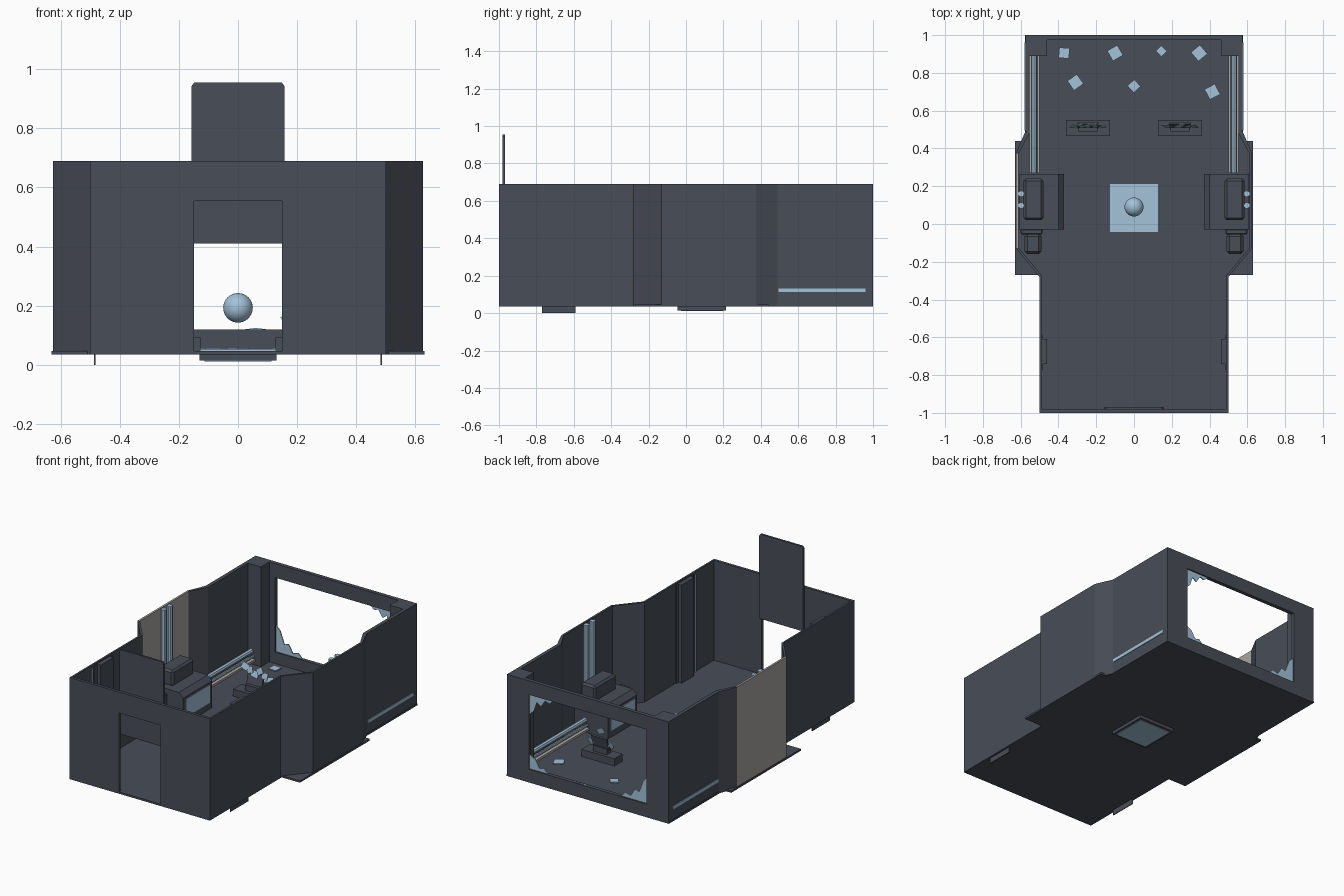
import bpy, bmesh, math, random
from mathutils import Matrix, Vector

if "Cube" in bpy.data.objects:
    bpy.data.objects.remove(bpy.data.objects["Cube"])

random.seed(4)


def material(name, rgb):
    m = bpy.data.materials.new(name)
    m.diffuse_color = (*rgb, 1)
    m.use_nodes = True
    m.node_tree.nodes["Principled BSDF"].inputs["Base Color"].default_value = m.diffuse_color
    return m


DARK = material("dark_slate", (0.065, 0.074, 0.095))
BLUE = material("pale_blue_glass", (0.37, 0.54, 0.69))
GREY = material("warm_grey", (0.40, 0.38, 0.36))


def finish(name, bm, mat):
    bmesh.ops.recalc_face_normals(bm, faces=bm.faces)
    me = bpy.data.meshes.new(name)
    bm.to_mesh(me)
    bm.free()
    me.materials.append(mat)
    ob = bpy.data.objects.new(name, me)
    bpy.context.collection.objects.link(ob)
    return ob


def prism(name, pts, lo, hi, mat, axis="z"):
    """Extrude a 2D outline along z (xy outline) or y (xz outline) or x (yz outline)."""
    put = {"z": lambda a, b, t: (a, b, t), "y": lambda a, b, t: (a, t, b), "x": lambda a, b, t: (t, a, b)}[axis]
    bm = bmesh.new()
    a = [bm.verts.new(put(*p, lo)) for p in pts]
    b = [bm.verts.new(put(*p, hi)) for p in pts]
    bm.faces.new(a)
    bm.faces.new(b)
    for i in range(len(pts)):
        j = (i + 1) % len(pts)
        bm.faces.new((a[i], a[j], b[j], b[i]))
    return finish(name, bm, mat)


def box(name, x, y, z, mat, bevel=0):
    x, y = sorted(x), sorted(y)
    ob = prism(name, [(x[0], y[0]), (x[1], y[0]), (x[1], y[1]), (x[0], y[1])], z[0], z[1], mat)
    if bevel:
        m = ob.modifiers.new("bevel", "BEVEL")
        m.width, m.segments = bevel, 1
    return ob


def tube(name, a, b, r, mat, sides=8):
    a, b = Vector(a), Vector(b)
    bm = bmesh.new()
    rot = (b - a).to_track_quat("Z", "Y").to_matrix().to_4x4()
    bmesh.ops.create_cone(bm, cap_ends=True, segments=sides, radius1=r, radius2=r,
                          depth=(b - a).length, matrix=Matrix.Translation((a + b) / 2) @ rot)
    return finish(name, bm, mat)


def tilted_plate(name, loc, size, rot, mat):
    bm = bmesh.new()
    bmesh.ops.create_cube(bm, size=1)
    ob = finish(name, bm, mat)
    ob.scale, ob.location, ob.rotation_euler = size, loc, rot
    return ob


FLOOR, TOP = 0.047, 0.69

# floor slab, stepped wider at the middle, with a hole for the hatch glass
half = [(0.5, -1), (0.5, -0.27), (0.63, -0.27), (0.63, 0.44), (0.578, 0.44), (0.578, 1)]
floor = prism("floor", half + [(-x, y) for x, y in reversed(half)], 0.035, FLOOR, DARK)

# floor hatch: frame below and glass pane
box("hatch_frame", (-0.13, 0.13), (-0.045, 0.215), (0.015, 0.036), DARK)
box("hatch_glass_top", (-0.128, 0.128), (-0.043, 0.213), (FLOOR - 0.002, 0.053), BLUE)
box("hatch_glass_bottom", (-0.113, 0.113), (-0.028, 0.198), (0.012, 0.016), BLUE)

# side walls, following the flared outline
outer = [(0.5, -1), (0.5, -0.28), (0.625, -0.13), (0.625, 0.375), (0.575, 0.49), (0.575, 1)]
inner = [(0.488, -1), (0.488, -0.273), (0.612, -0.125), (0.612, 0.37), (0.552, 0.483), (0.552, 1)]
for s, side in ((1, "right"), (-1, "left")):
    for i in range(5):
        quad = [outer[i], outer[i + 1], inner[i + 1], inner[i]]
        mat = GREY if (s < 0 and i == 2) else DARK
        prism(f"{side}_wall_{i}", [(s * x, y) for x, y in quad], FLOOR - 0.011, TOP, mat)

# front wall with doorway, and the raised sliding door
prism("front_wall", [(-0.49, 0.036), (-0.148, 0.036), (-0.148, 0.555), (0.148, 0.555),
                     (0.148, 0.036), (0.49, 0.036), (0.49, TOP), (-0.49, TOP)], -1, -0.982, DARK, "y")
prism("sliding_door", [(-0.157, 0.41), (0.157, 0.41), (0.157, 0.943), (0.148, 0.955),
                       (-0.148, 0.955), (-0.157, 0.943)], -0.981, -0.968, DARK, "y")

# back wall as a window frame, with corner pillars
WX, WB, WT = 0.42, 0.12, 0.60
box("window_sill", (-0.555, 0.555), (0.975, 1), (0.04, WB), DARK)
box("window_header", (-0.555, 0.555), (0.975, 1), (WT, TOP), DARK)
for s in (1, -1):
    box("window_jamb", (s * WX, s * 0.555), (0.975, 1), (WB, WT), DARK)
    box("corner_pillar", (s * 0.46, s * 0.555), (0.89, 0.976), (FLOOR, TOP), DARK)

# broken glass left in the window
shards = {
    "upper": [(WX, WT), (0.25, WT), (0.28, 0.575), (0.31, 0.585), (0.34, 0.54), (0.37, 0.56), (0.39, 0.50), (WX, 0.47)],
    "lower": [(-WX, WB), (-0.23, WB), (-0.26, 0.15), (-0.30, 0.14), (-0.33, 0.19), (-0.36, 0.18), (-0.39, 0.26), (-WX, 0.29)],
    "small": [(WX, WB), (0.29, WB), (0.32, 0.15), (0.35, 0.14), (0.38, 0.19), (WX, 0.21)],
    "sill": [(0.02, WB), (0.06, 0.125), (0.10, WB)],
}
for n, pts in shards.items():
    prism(f"window_shard_{n}", pts, 0.985, 0.991, BLUE, "y")

# glass pieces scattered on the floor
for x, y, w, a in ((-0.37, 0.905, 0.055, -5), (-0.1, 0.905, 0.062, 30), (0.145, 0.915, 0.042, 45),
                   (0.345, 0.905, 0.062, 40), (-0.31, 0.75, 0.062, 35), (0, 0.73, 0.05, 42), (0.415, 0.7, 0.062, 28)):
    tilted_plate("floor_shard", (x, y, 0.055), (w, w, 0.006), (0, 0, math.radians(a)), BLUE)

# floating orb
bpy.ops.mesh.primitive_uv_sphere_add(segments=32, ring_count=16, radius=0.05, location=(0, 0.09, 0.193))
orb = bpy.context.object
orb.name = "orb"
orb.data.materials.append(BLUE)
bpy.ops.object.shade_smooth_by_angle()

for s in (1, -1):
    # side desks with a screen facing the room
    prism("side_desk", [(s * 0.37, FLOOR), (s * 0.61, FLOOR), (s * 0.61, 0.25), (s * 0.40, 0.25),
                        (s * 0.37, 0.22)], -0.03, 0.265, DARK, "y")
    box("desk_screen", (s * 0.366, s * 0.371), (-0.005, 0.24), (0.09, 0.205), BLUE)
    box("desk_cabinet", (s * 0.48, s * 0.585), (0.02, 0.24), (0.24, 0.345), DARK, 0.012)
    box("desk_step", (s * 0.485, s * 0.60), (-0.055, -0.025), (FLOOR, 0.22), DARK, 0.006)
    box("desk_seat", (s * 0.49, s * 0.58), (-0.16, -0.05), (FLOOR, 0.19), DARK, 0.015)

    # vertical light tubes behind the desks
    for y in (0.098, 0.16):
        tube("wall_light_tube", (s * 0.597, y, FLOOR), (s * 0.597, y, 0.685), 0.017, BLUE)

    # horizontal lights along the rear side walls
    tube("side_light_tube", (s * 0.53, 0.27, 0.13), (s * 0.53, 0.89, 0.13), 0.016, BLUE)
    tube("lower_light_tube", (s * 0.515, 0.27, 0.10), (s * 0.515, 0.89, 0.10), 0.008, BLUE)
    box("light_shelf", (s * 0.50, s * 0.553), (0.27, 0.89), (0.07, 0.085), GREY)
    box("outer_light_strip", (s * 0.57, s * 0.579), (0.495, 0.96), (0.112, 0.132), BLUE)

    # front side panels that reach below the floor
    box("side_panel", (s * 0.482, s * 0.487), (-0.77, -0.59), (0.0, TOP - 0.01), DARK)
    box("panel_pillar", (s * 0.46, s * 0.489), (-0.74, -0.61), (FLOOR, TOP - 0.01), DARK)
    tube("panel_light", (s * 0.484, -0.79, FLOOR), (s * 0.484, -0.79, TOP - 0.02), 0.005, BLUE, 6)

    # rear floor consoles with shattered screens
    c = s * 0.243
    box("console_base", (c - 0.117, c + 0.117), (0.465, 0.55), (FLOOR, 0.093), DARK)
    box("console_post", (c - 0.05, c + 0.05), (0.49, 0.53), (0.09, 0.13), DARK)
    tilted_plate("console_back", (c, 0.525, 0.16), (0.11, 0.012, 0.08), (-0.25, 0, 0), DARK)
    for k in range(5):
        dx = (k - 2) * 0.035
        tilted_plate("console_shard", (c + dx, 0.52, 0.17 + random.uniform(-0.04, 0.07)),
                     (0.045, 0.005, 0.04), (-0.3, random.uniform(-0.7, 0.7), random.uniform(-0.2, 0.2)), BLUE)
